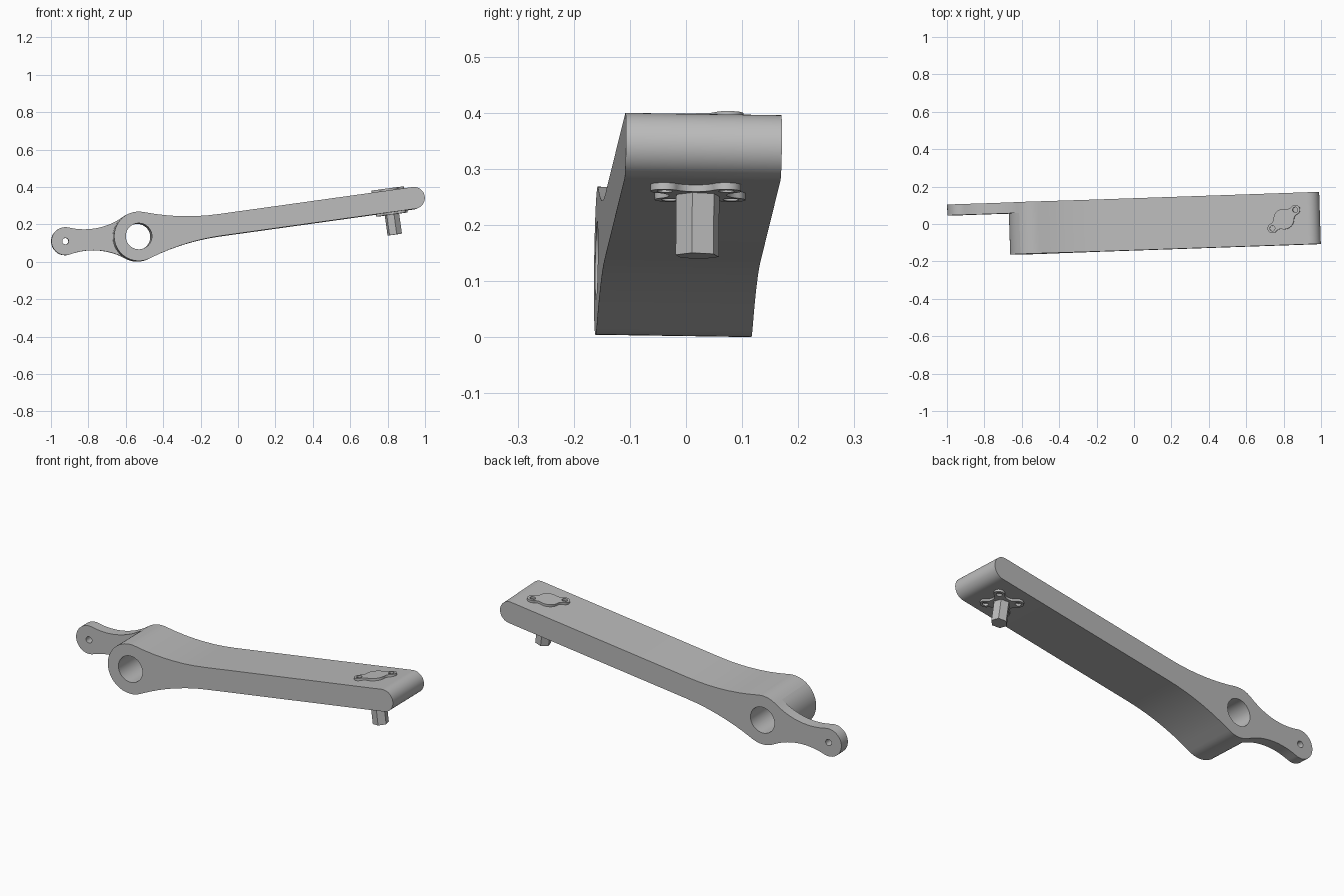
import bpy, bmesh, math
from mathutils import Matrix, Vector

if "Cube" in bpy.data.objects:
    bpy.data.objects.remove(bpy.data.objects["Cube"])

steel = bpy.data.materials.new("light_grey_metal")
steel.diffuse_color = (0.5, 0.5, 0.5, 1)
steel.use_nodes = True
steel.node_tree.nodes["Principled BSDF"].inputs["Base Color"].default_value = steel.diffuse_color

TAU = 2 * math.pi


def arc(c, r, a0, sweep, step=math.radians(7.5), n=None):
    n = n or max(1, math.ceil(abs(sweep) / step - 1e-6))
    return [Vector((c[0] + r * math.cos(a0 + sweep * i / n),
                    c[1] + r * math.sin(a0 + sweep * i / n))) for i in range(n + 1)]


def ring(c, r, n=32, a0=0):
    return arc(c, r, a0, TAU, n=n)[:-1]


def angle(p, q):
    return math.atan2(q[1] - p[1], q[0] - p[0])


def chain(circles, fillets):
    """Counter-clockwise outline round circles (centre, radius); fillets[i] is the
    concave radius between circle i and the next, or None for a straight side.
    Returns one list of points per circle arc and one per fillet."""
    n, joins = len(circles), []
    for i in range(n):
        (a, ra), (b, rb) = circles[i], circles[(i + 1) % n]
        a, b, R = Vector(a), Vector(b), fillets[i]
        u = (b - a).normalized()
        right = Vector((u.y, -u.x))
        if R is None:
            t = math.atan2(right.y, right.x)
            joins.append((t, t, []))
            continue
        d = (b - a).length
        s = (d * d + (ra + R) ** 2 - (rb + R) ** 2) / (2 * d)
        c = a + u * s + right * math.sqrt((ra + R) ** 2 - s * s)
        t0 = angle(c, a)
        sweep = -((t0 - angle(c, b)) % TAU)
        joins.append((angle(a, c), angle(b, c), arc(c, R, t0, sweep, math.radians(3))))
    arcs = []
    for i, (c, r) in enumerate(circles):
        t0 = joins[i - 1][1]
        sweep = (joins[i][0] - t0) % TAU
        arcs.append([c and Vector((c[0] + r * math.cos(t0), c[1] + r * math.sin(t0)))]
                    if sweep < 1e-4 or sweep > TAU - 1e-4 else arc(c, r, t0, sweep))
    return arcs, [j[2] for j in joins]


def tidy(pts):
    out = []
    for p in pts:
        if not out or (p - out[-1]).length > 1e-5:
            out.append(p)
    if (out[0] - out[-1]).length < 1e-5:
        out.pop()
    return out


def wall(bm, pts, d0, d1, closed=True):
    lo = [bm.verts.new((p.x, p.y, d0)) for p in pts]
    hi = [bm.verts.new((p.x, p.y, d1)) for p in pts]
    n = len(pts)
    for i in range(n if closed else n - 1):
        j = (i + 1) % n
        bm.faces.new((lo[i], lo[j], hi[j], hi[i]))


def cap(bm, loops, d):
    edges = []
    for pts in loops:
        vs = [bm.verts.new((p.x, p.y, d)) for p in pts]
        edges += [bm.edges.new((vs[i - 1], vs[i])) for i in range(len(vs))]
    bmesh.ops.triangle_fill(bm, edges=edges, use_beauty=True)


def finish(bm, name, matrix):
    bmesh.ops.remove_doubles(bm, verts=bm.verts, dist=1e-5)
    bm.transform(matrix)
    bmesh.ops.recalc_face_normals(bm, faces=bm.faces)
    me = bpy.data.meshes.new(name)
    bm.to_mesh(me)
    bm.free()
    me.materials.append(steel)
    ob = bpy.data.objects.new(name, me)
    bpy.context.collection.objects.link(ob)
    bpy.ops.object.select_all(action='DESELECT')
    ob.select_set(True)
    bpy.context.view_layer.objects.active = ob
    bpy.ops.object.shade_smooth_by_angle(angle=math.radians(30))
    return ob


def prism(name, loops, d0, d1, matrix):
    bm = bmesh.new()
    for pts in loops:
        wall(bm, pts, d0, d1)
    cap(bm, loops, d0)
    cap(bm, loops, d1)
    return finish(bm, name, matrix)


# Slight yaw and roll of the whole lever
pose = (Matrix.Translation((0.07, 0, 0.2)) @ Matrix.Rotation(math.radians(1.85), 4, 'Z')
        @ Matrix.Rotation(math.radians(-0.86), 4, 'X') @ Matrix.Translation((-0.07, 0, -0.2)))
side = Matrix(((1, 0, 0, 0), (0, 0, 1, 0), (0, 1, 0, 0), (0, 0, 0, 1)))  # profile in x-z

# Lever arm: hub, straight arm with round tip, thin tail at the back
hub, tip, tail = Vector((-0.535, 0.1345)), Vector((0.9365, 0.3395)), Vector((-0.9205, 0.1115))
HUB_R, TIP_R, TAIL_R, HALF, STEP, NECK = 0.132, 0.0585, 0.075, 0.139, 0.081, 1.22
reach = math.sqrt((HUB_R + NECK) ** 2 - (TIP_R + NECK) ** 2)
neck = hub + (tip - hub).normalized() * reach
arcs, fil = chain([(tail, TAIL_R), (hub, HUB_R), (neck, TIP_R), (tip, TIP_R),
                   (neck, TIP_R), (hub, HUB_R)], [0.36, NECK, None, None, NECK, 0.36])
arm = tidy(arcs[1] + fil[1] + arcs[2] + arcs[3] + arcs[4] + fil[4] + arcs[5])
tail_edge = tidy([arm[-1]] + fil[5] + arcs[0] + fil[0])
t0, t1 = angle(hub, arm[-1]), angle(hub, arm[0])
hub_edge = arc(hub, HUB_R, t0, (t1 - t0) % TAU)
bore, pin_hole = ring(hub, 0.07, 40), ring(tail, 0.017, 20)
bm = bmesh.new()
wall(bm, arm, -HALF, HALF, False)
wall(bm, tail_edge, STEP, HALF, False)
wall(bm, hub_edge, -HALF, STEP, False)
wall(bm, bore, -HALF, HALF)
wall(bm, pin_hole, STEP, HALF)
cap(bm, [tidy(arm + hub_edge), bore], -HALF)
cap(bm, [tidy(tail_edge + hub_edge[::-1]), pin_hole], STEP)
cap(bm, [tidy(arm + tail_edge), bore, pin_hole], HALF)
finish(bm, "lever_arm", pose @ side)

# Frame lying along the arm, with its origin on the arm axis under the plates
along = (pose @ Matrix.Translation((tip.x, 0, tip.y))
         @ Matrix.Rotation(-angle(hub, tip), 4, 'Y') @ Matrix.Translation((-0.127, 0, 0)))


def plate(name, circles, fillets, ears, d0, d1, matrix):
    a, f = chain(circles, fillets)
    outline = tidy([p for pair in zip(a, f) for part in pair for p in part])
    return prism(name, [outline] + [ring(e, 0.014, 20) for e in ears], d0, d1, matrix)


# Two-eared plate on top
ears = [(-0.079, 0), (0.079, 0)]
plate("top_plate", [(ears[0], 0.026), ((0, 0), 0.055), (ears[1], 0.026), ((0, 0), 0.055)],
      [0.03] * 4, ears, 0.055, 0.0705, along @ Matrix.Rotation(math.radians(37), 4, 'Z'))

# Four-eared flange and hexagonal stub below
below = along @ Matrix.Translation((0.003, -0.004, 0))
ears = [(0.055, 0.055), (-0.055, 0.055), (-0.055, -0.055), (0.055, -0.055)]
plate("bottom_flange", [(e, 0.026) for e in ears], [0.04] * 4, ears, -0.0705, -0.055,
      below @ Matrix.Rotation(math.radians(-6), 4, 'Z'))
prism("hex_stub", [ring((0, 0), 0.04, 6, math.radians(-16))], -0.179, -0.06, below)
